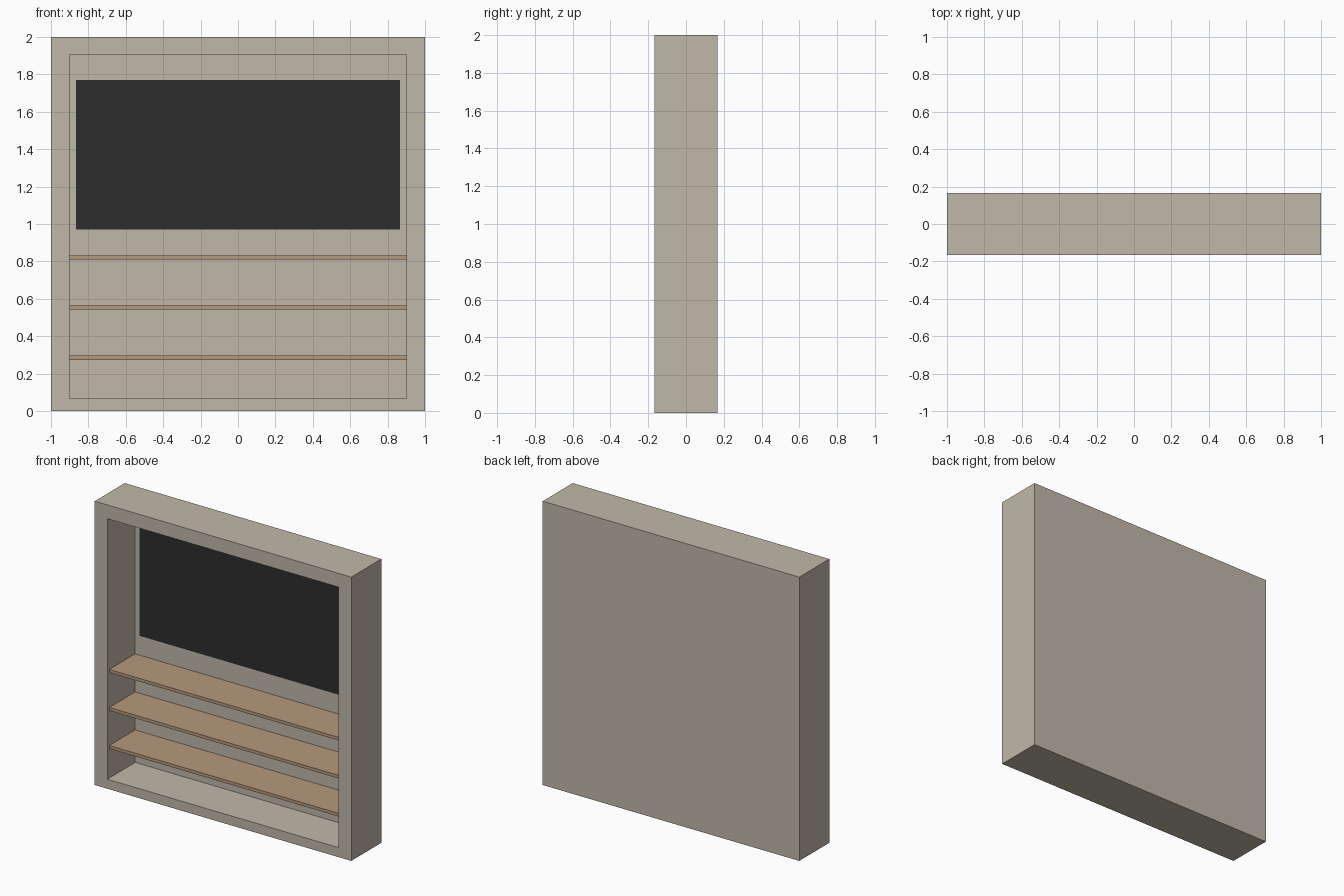
import bpy, bmesh

if "Cube" in bpy.data.objects:
    bpy.data.objects.remove(bpy.data.objects["Cube"])

W, D, H = 2.0, 0.334, 2.0           # overall size
IN_X, IN_Z0, IN_Z1 = 0.902, 0.067, 1.903   # opening
BACK_Y = 0.143                      # inner face of the back panel


def material(name, rgb):
    m = bpy.data.materials.new(name)
    m.diffuse_color = (*rgb, 1.0)
    m.use_nodes = True
    m.node_tree.nodes["Principled BSDF"].inputs["Base Color"].default_value = m.diffuse_color
    return m


def finish(name, bm, mat):
    bmesh.ops.recalc_face_normals(bm, faces=bm.faces)
    me = bpy.data.meshes.new(name)
    bm.to_mesh(me)
    bm.free()
    me.materials.append(mat)
    ob = bpy.data.objects.new(name, me)
    bpy.context.collection.objects.link(ob)
    return ob


def box(x0, x1, y0, y1, z0, z1):
    bm = bmesh.new()
    bmesh.ops.create_cube(bm, size=1)
    for v in bm.verts:
        v.co.x = x1 if v.co.x > 0 else x0
        v.co.y = y1 if v.co.y > 0 else y0
        v.co.z = z1 if v.co.z > 0 else z0
    return bm


paint = material("beige_paint", (0.53, 0.48, 0.40))
wood = material("light_wood", (0.47, 0.32, 0.20))
black = material("screen_black", (0.026, 0.026, 0.026))

# Cabinet: one box with a recessed front opening
bm = box(-W / 2, W / 2, -D / 2, D / 2, 0, H)
bm.faces.ensure_lookup_table()
front = min(bm.faces, key=lambda f: f.calc_center_median().y)
bmesh.ops.inset_region(bm, faces=[front], thickness=0.05)
for v in front.verts:
    v.co.x = IN_X if v.co.x > 0 else -IN_X
    v.co.z = IN_Z1 if v.co.z > H / 2 else IN_Z0
pit = bmesh.ops.extrude_discrete_faces(bm, faces=[front])["faces"][0]
for v in pit.verts:
    v.co.y = BACK_Y
finish("cabinet_frame", bm, paint)

# Three evenly spaced shelves, set back from the front edge
for i in range(3):
    z = 0.274 + i * 0.268
    finish(f"shelf_{i + 1}", box(-IN_X, IN_X, -0.145, BACK_Y, z, z + 0.022), wood)

# Thin screen on the back panel
finish("screen", box(-0.866, 0.866, BACK_Y - 0.003, BACK_Y, 0.97, 1.77), black)
